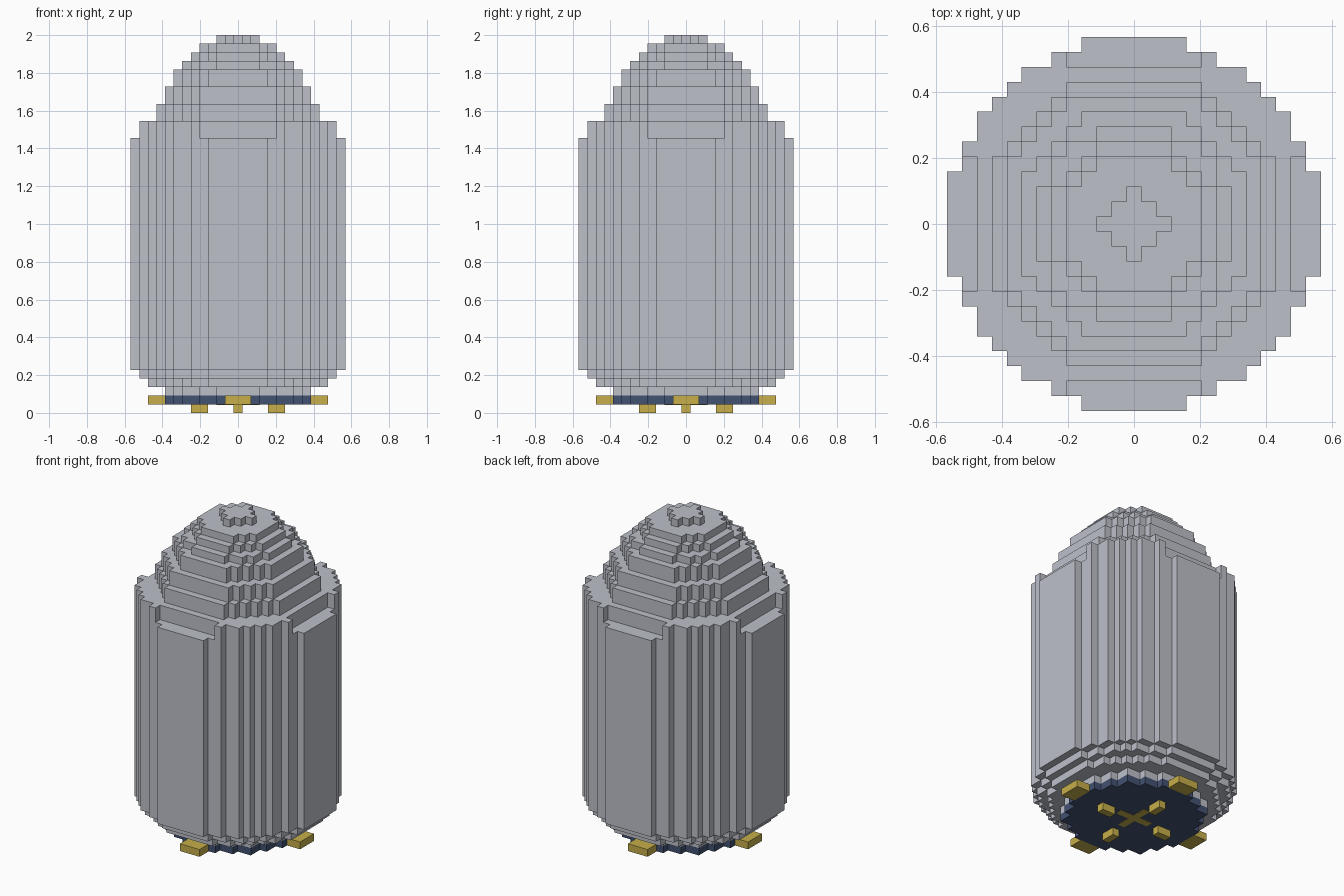
import bpy, bmesh

if "Cube" in bpy.data.objects:
    bpy.data.objects.remove(bpy.data.objects["Cube"])

V = 2 / 44  # edge of one cube cell


def material(name, rgb):
    m = bpy.data.materials.new(name)
    m.diffuse_color = (*rgb, 1)
    m.use_nodes = True
    m.node_tree.nodes["Principled BSDF"].inputs["Base Color"].default_value = m.diffuse_color
    return m


GREY = material("light grey", (0.51, 0.53, 0.59))
NAVY = material("dark navy", (0.055, 0.085, 0.17))
GOLD = material("gold", (0.57, 0.43, 0.07))


def disc_rows(half, slack=0.0):
    """Half width of every cell row of a stepped disc."""
    n = int(half)
    rows = []
    for j in range(n + 1):
        fit = [i for i in range(n + 1) if i * i + j * j <= half * half + slack]
        rows.append(max(fit) + 0.5)
    return rows


def outline(rows):
    """Closed staircase outline, counter-clockwise, from half widths."""
    n = len(rows) - 1
    right = []
    for j in range(-n, n + 1):
        w = rows[abs(j)]
        if right and right[-1][0] == w:
            right[-1] = (w, j + 0.5)
        else:
            right += [(w, j - 0.5), (w, j + 0.5)]
    return right + [(-x, y) for x, y in reversed(right)]


def prism(bm, pts, z0, z1, bottom=True, top=True):
    lo = [bm.verts.new((x * V, y * V, z0 * V)) for x, y in pts]
    hi = [bm.verts.new((x * V, y * V, z1 * V)) for x, y in pts]
    for i in range(len(pts)):
        k = (i + 1) % len(pts)
        bm.faces.new((lo[i], lo[k], hi[k], hi[i]))
    if bottom:
        bm.faces.new(lo[::-1])
    if top:
        bm.faces.new(hi)


def rect(x0, x1, y0, y1):
    return [(x0, y0), (x1, y0), (x1, y1), (x0, y1)]


def finish(bm, name, mat):
    me = bpy.data.meshes.new(name)
    bm.to_mesh(me)
    bm.free()
    me.materials.append(mat)
    bpy.context.collection.objects.link(bpy.data.objects.new(name, me))


# Main cylinder
bm = bmesh.new()
prism(bm, outline(disc_rows(12.5)), 5, 32)
finish(bm, "body", GREY)

# Stepped underside
bm = bmesh.new()
for half, z in ((8.5, 2), (10.5, 3), (11.5, 4)):
    prism(bm, outline(disc_rows(half)), z, z + 1, top=False)
finish(bm, "lower_taper", GREY)

# Shoulder ring, set back on the four flat sides
bm = bmesh.new()
rows = [min(w, 10.5) for w in disc_rows(12.5)[:11]]
rows[5] = 11.5
prism(bm, outline(rows), 32, 34, bottom=False)
for sx in (-1, 1):
    for sy in (-1, 1):
        x, y = sx * 5, sy * 11
        prism(bm, rect(x - 0.5, x + 0.5, y - 0.5, y + 0.5), 32, 34, bottom=False)
finish(bm, "shoulder", GREY)

# Stepped nose
bm = bmesh.new()
for half, slack, z0, z1 in ((9.5, 7, 34, 36), (8.5, 8, 36, 38), (7.5, 4, 38, 40),
                            (6.5, 2, 40, 41), (5.5, 0, 41, 42), (4.5, 0, 42, 43)):
    prism(bm, outline(disc_rows(half, slack)), z0, z1, bottom=False)
prism(bm, outline([2.5, 1.5, 0.5]), 43, 44, bottom=False)
finish(bm, "nose", GREY)

# Dark base plate
bm = bmesh.new()
prism(bm, outline(disc_rows(8.5)), 1, 2, top=False)
finish(bm, "base_plate", NAVY)

# Gold cross painted under the base
bm = bmesh.new()
prism(bm, outline([2.5, 0.5, 0.5]), 0.94, 1, top=False)
finish(bm, "base_cross", GOLD)

# Gold side tabs and feet, one on each axis
for name, a, b, w, z in (("side_tab", 8.5, 10.5, 1.5, 1), ("foot", 3.5, 5.5, 0.5, 0)):
    for side, r in (("right", rect(a, b, -w, w)), ("left", rect(-b, -a, -w, w)),
                    ("back", rect(-w, w, a, b)), ("front", rect(-w, w, -b, -a))):
        bm = bmesh.new()
        prism(bm, r, z, z + 1)
        finish(bm, f"{side}_{name}", GOLD)
